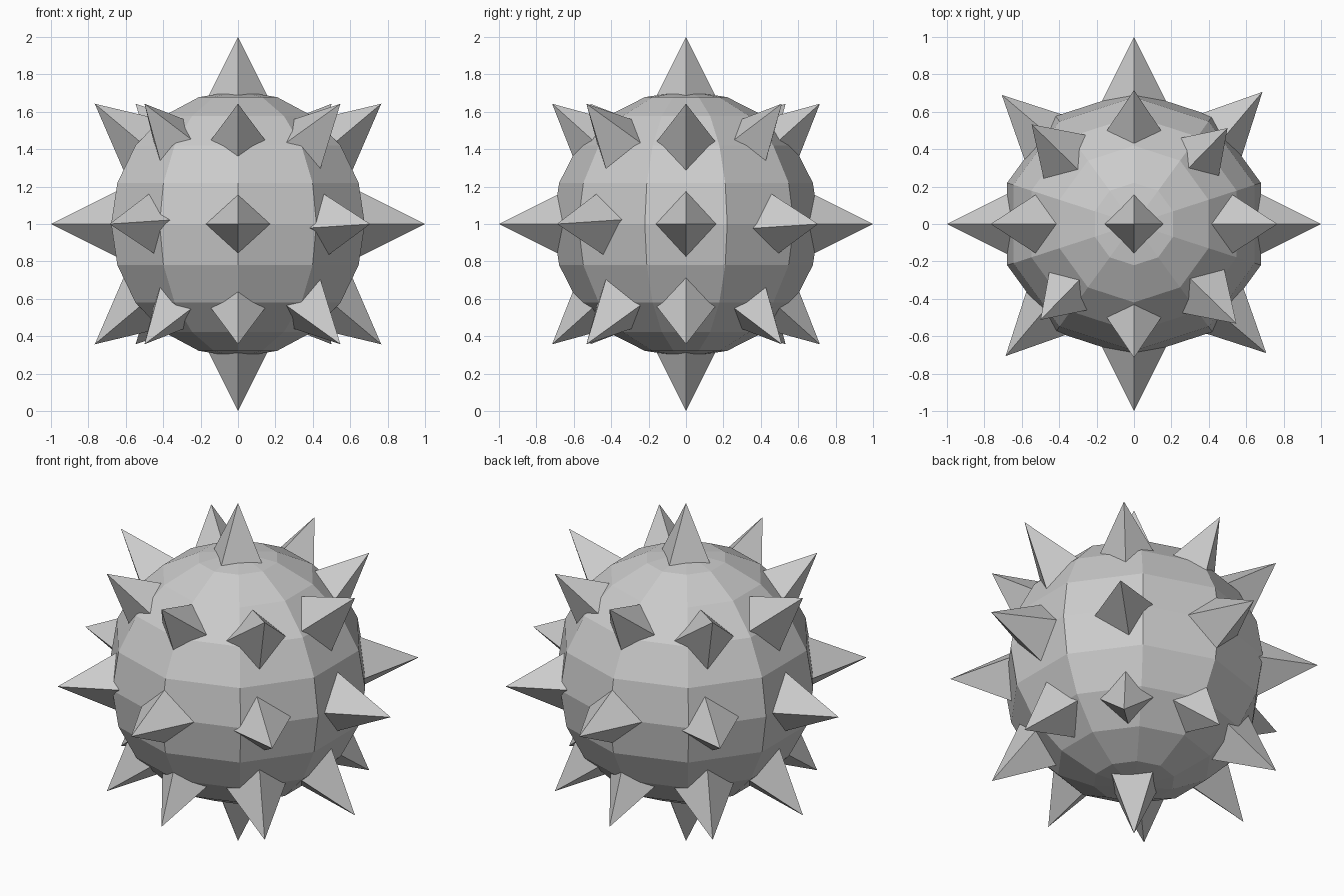
import bpy, bmesh, math
from mathutils import Vector, Matrix

if "Cube" in bpy.data.objects:
    bpy.data.objects.remove(bpy.data.objects["Cube"])

CENTRE = Vector((0, 0, 1))
LENGTH, BASE = 0.46, 0.23


def finish(bm, name):
    mesh = bpy.data.meshes.new(name)
    bm.to_mesh(mesh)
    bm.free()
    obj = bpy.data.objects.new(name, mesh)
    bpy.context.collection.objects.link(obj)
    return obj


def spike(name, azimuth, radius, height, roll=0):
    """Four-sided spike; its tip is at the given cylindrical position around the centre."""
    a = math.radians(azimuth)
    tip = Vector((radius * math.cos(a), radius * math.sin(a), height))
    out = tip.normalized()
    side = Vector((-math.sin(a), math.cos(a), 0))
    up = out.cross(side)
    rot = Matrix((side, up, out)).transposed().to_4x4()
    mat = (Matrix.Translation(CENTRE + tip - out * LENGTH / 2) @ rot
           @ Matrix.Rotation(math.radians(roll), 4, 'Z'))
    bm = bmesh.new()
    bmesh.ops.create_cone(bm, cap_ends=True, segments=4, radius1=BASE, radius2=0,
                          depth=LENGTH, matrix=mat)
    bmesh.ops.remove_doubles(bm, verts=bm.verts, dist=1e-5)
    finish(bm, name)


# faceted round body
bm = bmesh.new()
bmesh.ops.create_uvsphere(bm, u_segments=10, v_segments=10, radius=0.713,
                          matrix=Matrix.Translation(CENTRE))
finish(bm, "body")

# pole spikes
spike("top_spike", 0, 0, 1)
spike("bottom_spike", 0, 0, -1)

# spikes around the middle, and the rings above and below; opposite spikes match
for half in (0, 180):
    for az, r, roll in ((0, 1, 0), (45.8, 0.985, 8), (90, 1, 0), (135.7, 0.988, 8)):
        spike("middle_spike", az + half, r, 0, roll)
    for az, r in ((0, 0.766), (45.7, 0.716), (90, 0.716), (135.8, 0.764)):
        spike("upper_spike", az + half, r, 0.643)
        spike("lower_spike", az + half, r, -0.643)
